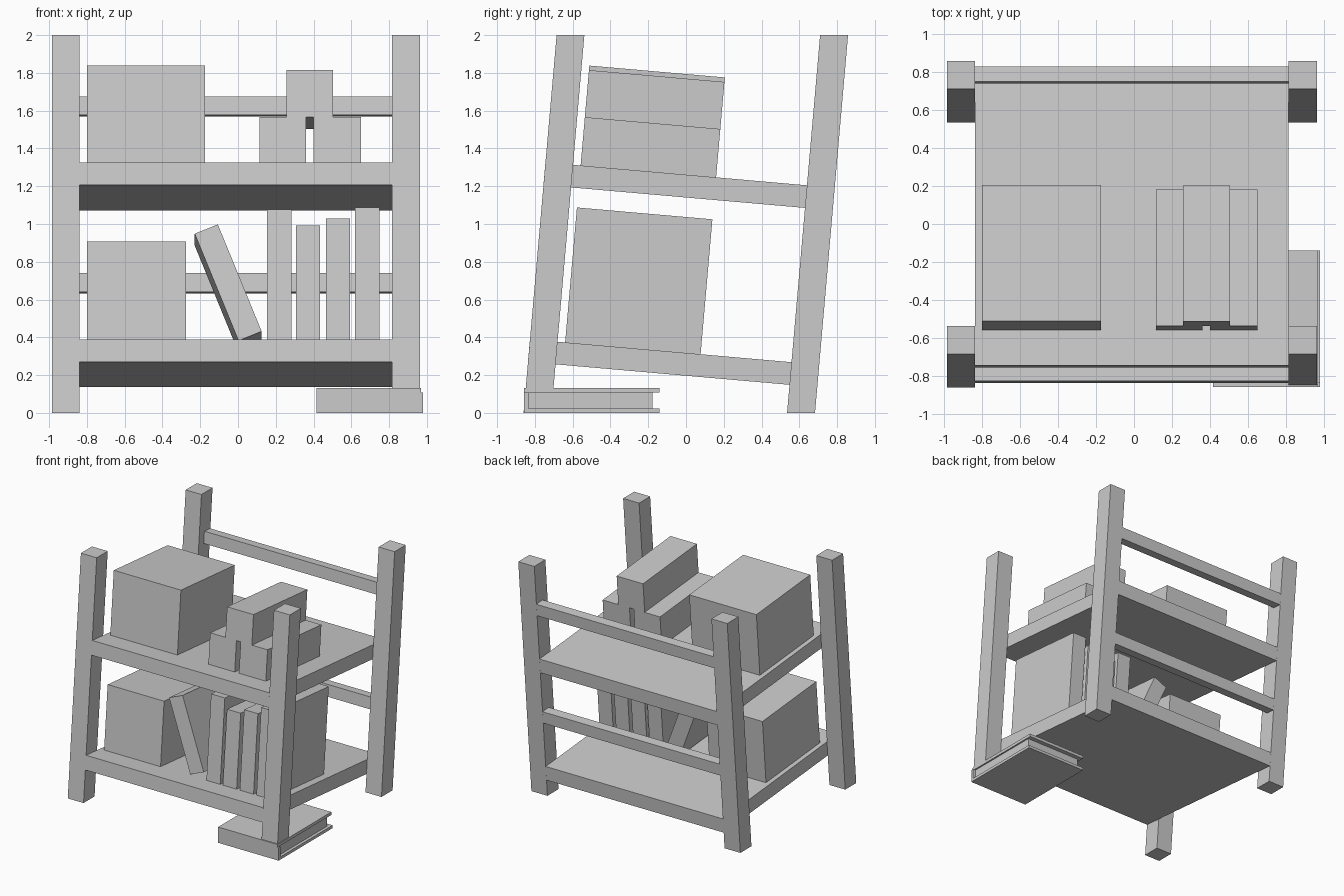
import bpy, bmesh, math
from mathutils import Matrix

if "Cube" in bpy.data.objects:
    bpy.data.objects.remove(bpy.data.objects["Cube"])

LEAN = math.radians(5)                       # the whole rack leans backwards
TILT = Matrix.Rotation(-LEAN, 4, 'X')
SHEAR = Matrix.Identity(4)
SHEAR[1][2] = math.tan(LEAN)


def box(name, x, y, z, frame=Matrix.Identity(4), roll=0.0):
    """Box from (min, max) ranges, rolled about its own y axis, then put in a frame."""
    size = [r[1] - r[0] for r in (x, y, z)]
    mid = [(r[0] + r[1]) / 2 for r in (x, y, z)]
    m = (frame @ Matrix.Translation(mid) @ Matrix.Rotation(roll, 4, 'Y')
         @ Matrix.Diagonal((*size, 1)))
    bm = bmesh.new()
    bmesh.ops.create_cube(bm, size=1, matrix=m)
    mesh = bpy.data.meshes.new(name)
    bm.to_mesh(mesh)
    bm.free()
    ob = bpy.data.objects.new(name, mesh)
    bpy.context.collection.objects.link(ob)
    return ob


# Leaning posts with level ends; the front right one stands on a book
LEFT, RIGHT = (-0.985, -0.838), (0.814, 0.963)
FRONT, BACK = (-0.86, -0.713), (0.535, 0.683)
box("front_left_post", LEFT, FRONT, (0, 2), SHEAR)
box("front_right_post", RIGHT, FRONT, (0.13, 2), SHEAR)
box("back_left_post", LEFT, BACK, (0, 2), SHEAR)
box("back_right_post", RIGHT, BACK, (0, 2), SHEAR)

# Shelves and back rails between the posts
INNER = (-0.838, 0.814)
LOWER, UPPER = 0.316, 1.256                  # shelf top heights in the tilted frame
for level, top in (("lower", LOWER), ("upper", UPPER)):
    box(level + "_shelf", INNER, (-0.857, 0.68), (top - 0.12, top), TILT)
for level, top in (("lower", 0.795), ("upper", 1.735)):
    box(level + "_back_rail", INNER, (0.60, 0.68), (top - 0.1, top), TILT)

# Crates and blocks on the shelves
DEPTH = (-0.67, 0.05)
box("upper_crate", (-0.80, -0.174), DEPTH, (UPPER, 1.787), TILT)
box("lower_crate", (-0.80, -0.274), DEPTH, (LOWER, 0.852), TILT)
box("left_block", (0.115, 0.36), DEPTH, (UPPER, 1.513), TILT)
box("right_block", (0.40, 0.65), DEPTH, (UPPER, 1.513), TILT)
box("top_block", (0.258, 0.504), DEPTH, (1.513, 1.763), TILT)

# Upright books and one leaning book
for i, (x, top) in enumerate(((0.154, 1.023), (0.307, 0.938), (0.465, 0.975), (0.62, 1.033))):
    box(f"upright_book_{i + 1}", (x, x + 0.128), DEPTH, (LOWER, top), TILT)
box("leaning_book", (-0.118, 0.014), DEPTH, (0.327, 0.941), TILT, math.radians(-22.2))

# Book lying under the front right post, spine to the front
box("floor_book_bottom_cover", (0.416, 0.98), (-0.858, -0.14), (0, 0.024))
box("floor_book_top_cover", (0.416, 0.968), (-0.858, -0.14), (0.108, 0.133))
box("floor_book_spine", (0.416, 0.98), (-0.858, -0.835), (0.024, 0.108))
box("floor_book_pages", (0.44, 0.955), (-0.835, -0.177), (0.024, 0.108))
